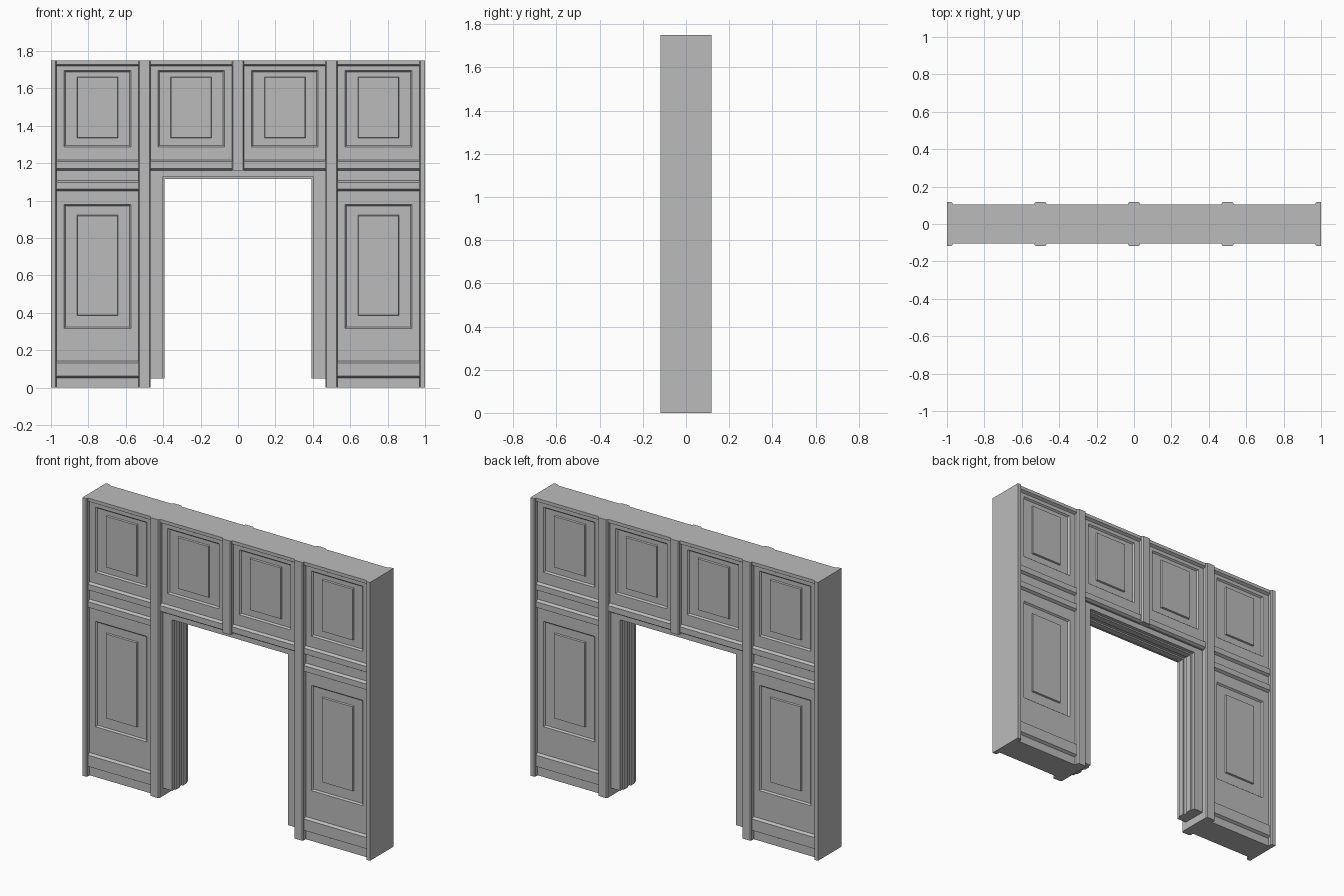
import bpy, bmesh
from mathutils import Vector

cube = bpy.data.objects.get("Cube")
if cube:
    bpy.data.objects.remove(cube)

grey = bpy.data.materials.new("plain grey")
grey.use_nodes = True
tone = (0.5, 0.5, 0.5, 1)
grey.diffuse_color = tone
grey.node_tree.nodes["Principled BSDF"].inputs["Base Color"].default_value = tone

HEIGHT = 1.75
WALL = 0.088      # half depth of the wall face
TRIM = 0.105      # half depth of the horizontal mouldings
POST = 0.117      # half depth of the pilasters
HEAD = 1.16       # underside of the wall above the opening


def skin(name, loops):
    """Closed solid through a row of matching loops."""
    bm = bmesh.new()
    rings = [[bm.verts.new(Vector(p)) for p in loop] for loop in loops]
    for a, b in zip(rings, rings[1:]):
        n = len(a)
        for i in range(n):
            j = (i + 1) % n
            bm.faces.new((a[i], a[j], b[j], b[i]))
    bm.faces.new(rings[0][::-1])
    bm.faces.new(rings[-1])
    bmesh.ops.recalc_face_normals(bm, faces=bm.faces)
    mesh = bpy.data.meshes.new(name)
    bm.to_mesh(mesh)
    bm.free()
    mesh.materials.append(grey)
    obj = bpy.data.objects.new(name, mesh)
    bpy.context.collection.objects.link(obj)
    return obj


def rect(r, y, shrink=0.0):
    x0, x1, z0, z1 = r
    s = shrink
    return [(x0 + s, y, z0 + s), (x1 - s, y, z0 + s),
            (x1 - s, y, z1 - s), (x0 + s, y, z1 - s)]


def panel_bay(name, bay, outer, inner):
    """Wall block with a sunk frame and raised field on both faces."""
    sunk = WALL - 0.01

    def face(s):
        return [rect(inner, s * WALL, 0.003), rect(inner, s * sunk),
                rect(outer, s * sunk, 0.008), rect(outer, s * WALL),
                rect(bay, s * WALL)]
    skin(name, face(-1) + face(1)[::-1])


def moulding(name, x0, x1, z0, z1, flat_top=False):
    """Horizontal band with sloped edges, showing on both faces."""
    c = 0.012
    half = [(WALL - 0.004, z0), (TRIM, z0 + c)]
    half += [(TRIM, z1)] if flat_top else [(TRIM, z1 - c), (WALL - 0.004, z1)]
    outline = half + [(-y, z) for y, z in reversed(half)]
    skin(name, [[(x, y, z) for y, z in outline] for x in (x0, x1)])


def pilaster(name, x0, x1, z0, c0=0.006, c1=0.006):
    """Upright post with chamfered edges front and back."""
    k = 0.008
    half = [(x0, POST - k), (x0 + c0, POST), (x1 - c1, POST), (x1, POST - k)]
    outline = half + [(x, -y) for x, y in reversed(half)]
    skin(name, [[(x, y, z) for x, y in outline] for z in (z0, HEIGHT)])


def box(name, x0, x1, y0, y1, z0, z1):
    r = (x0, x1, z0, z1)
    skin(name, [rect(r, y0), rect(r, y1)])


def span(side, a, b):
    return (a, b) if side > 0 else (-b, -a)


for side, word in ((1, "left"), (-1, "right")):
    edge = span(side, 0.468, 1.0)
    mid = span(side, 0.0, 0.468)
    outer, inner = span(side, 0.573, 0.93), span(side, 0.642, 0.86)
    mid_outer, mid_inner = span(side, 0.071, 0.428), span(side, 0.142, 0.36)

    # Panelled wall bays
    panel_bay(word + "_lower_panel", (*edge, 0, 1.08),
              (*outer, 0.316, 0.979), (*inner, 0.386, 0.922))
    panel_bay(word + "_upper_panel", (*edge, 1.08, HEIGHT),
              (*outer, 1.287, 1.697), (*inner, 1.335, 1.662))
    panel_bay(word + "_header_panel", (*mid, HEAD, HEIGHT),
              (*mid_outer, 1.287, 1.697), (*mid_inner, 1.335, 1.662))

    # Horizontal mouldings
    trim = span(side, 0.5, 0.99)
    moulding(word + "_skirting", *trim, 0.05, 0.145)
    moulding(word + "_lower_rail", *trim, 1.05, 1.11)
    moulding(word + "_upper_rail", *trim, 1.16, 1.22)

    # Pilasters
    pilaster(word + "_end_pilaster", *span(side, 0.97, 1.0), 0,
             *((0.006, 0) if side > 0 else (0, 0.006)))
    pilaster(word + "_door_pilaster", *span(side, 0.468, 0.533), 0)

    # Door jamb with two raised strips
    box(word + "_jamb", *span(side, 0.403, 0.469), -0.078, 0.078, 0.05, 1.161)
    for s, end in ((-1, "front"), (1, "back")):
        y0, y1 = span(s, 0.015, 0.055)
        box(f"{word}_jamb_{end}_strip", *span(side, 0.394, 0.404),
            y0, y1, 0.05, 1.125)

# Full-width trim and the post over the opening
moulding("cornice", -0.99, 0.99, 1.717, HEIGHT, flat_top=True)
moulding("header_rail", -0.5, 0.5, HEAD, 1.22)
pilaster("centre_pilaster", -0.032, 0.032, HEAD)

# Door head with matching strips
box("door_head", -0.469, 0.469, -0.078, 0.078, 1.125, 1.161)
for s, end in ((-1, "front"), (1, "back")):
    y0, y1 = span(s, 0.015, 0.055)
    box(f"door_head_{end}_strip", -0.404, 0.404, y0, y1, 1.116, 1.126)
